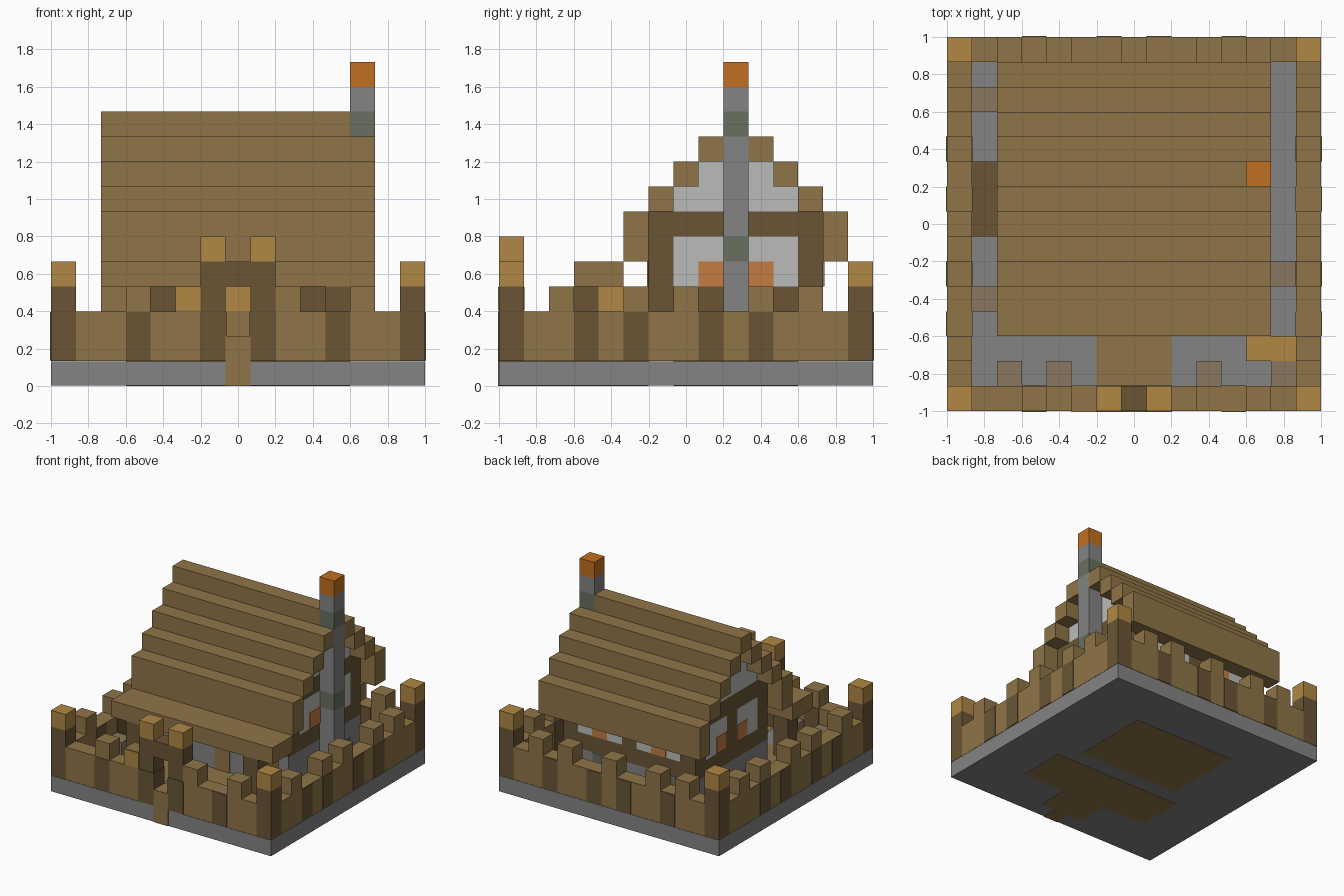
import bpy

cube = bpy.data.objects.get("Cube")
if cube:
    bpy.data.objects.remove(cube, do_unlink=True)

U = 2 / 15          # one block
T = 0.004           # thickness of painted plates


def material(name, r, g, b):
    m = bpy.data.materials.new(name)
    m.use_nodes = True
    m.diffuse_color = (r, g, b, 1)
    m.node_tree.nodes["Principled BSDF"].inputs["Base Color"].default_value = (r, g, b, 1)
    return m


PLANK = material("oak plank", .275, .178, .063)
DARK = material("dark timber", .144, .091, .036)
STONE = material("grey stone", .23, .23, .23)
TAN = material("light tan wood", .434, .242, .058)
ORANGE = material("chimney orange", .527, .162, .014)
GLOW = material("window orange", .55, .2, .056)
WHITE = material("plaster", .5, .5, .48)
MOSS = material("mossy stone", .138, .162, .117)
DUST = material("dusty brown", .25, .184, .114)


def block(name, mat, xs, ys, zs, pad=(0, 0, 0)):
    """Box over inclusive ranges of block cells, grown by pad on each axis."""
    lo, hi = [], []
    for axis, (r, p) in enumerate(zip((xs, ys, zs), pad)):
        a, b = r if isinstance(r, tuple) else (r, r)
        off = 0 if axis == 2 else -1
        lo.append(off + a * U - p)
        hi.append(off + (b + 1) * U + p)
    verts = [(x, y, z) for x in (lo[0], hi[0]) for y in (lo[1], hi[1]) for z in (lo[2], hi[2])]
    faces = [(0, 1, 3, 2), (4, 6, 7, 5), (0, 4, 5, 1), (2, 3, 7, 6), (0, 2, 6, 4), (1, 5, 7, 3)]
    mesh = bpy.data.meshes.new(name)
    mesh.from_pydata(verts, [], faces)
    mesh.materials.append(mat)
    ob = bpy.data.objects.new(name, mesh)
    bpy.context.scene.collection.objects.link(ob)
    return ob


# Stone base with wooden floors showing on top and underneath
block("base", STONE, (0, 14), (0, 14), 0, (0, 0, -T / 2))
block("house_floor", PLANK, (4, 10), (7, 11), 0)
block("porch_floor", PLANK, (3, 11), (3, 5), 0)
block("path", PLANK, (6, 8), (1, 2), 0)
block("gate_step", PLANK, 7, 0, (0, 1), (0, T, 0))

# Outer wall
block("front_wall_a", PLANK, (1, 6), 0, (1, 2))
block("front_wall_b", PLANK, (8, 13), 0, (1, 2))
block("back_wall", PLANK, (1, 13), 14, (1, 2))
block("side_wall_a", PLANK, 0, (1, 13), (1, 2))
block("side_wall_b", PLANK, 14, (1, 13), (1, 2))

# Timber strips on the walls, and corner towers
for edge in (0, 14):
    for i in (3, 6, 8, 11):
        block("wall_strip", DARK, i, edge, (1, 2), (0, T, -T))
    for j in (3, 5, 8, 10):
        block("wall_strip", DARK, edge, j, (1, 2), (T, 0, -T))
    for other in (0, 14):
        block("corner_post", DARK, edge, other, (1, 3))
        block("corner_cap", TAN, edge, other, 4)

# Battlements
for i in (3, 5, 9, 12):
    block("front_merlon", PLANK, i, 0, 3)
block("merlon_face", TAN, 5, 0, 3, (0, T, -T))
for i in (2, 4, 7, 10, 12):
    block("back_merlon", PLANK, i, 14, 3)
for edge in (0, 14):
    for j in (2, 5, 7, 10, 12):
        block("side_merlon", PLANK, edge, j, 3)

# Gate
for i in (6, 8):
    block("gate_post", DARK, i, 0, (3, 4))
    block("gate_post_front", DARK, i, 0, (1, 2), (T, T, 0))
    block("gate_cap", TAN, i, 0, 5)
block("gate_lintel", DARK, 7, 0, 4)

# House body
block("foundation", STONE, (3, 11), (6, 12), (1, 2))
for i in (4, 9):
    block("moss_patch", MOSS, i, (6, 12), 2, (0, T, -T))
for j in (8, 11):
    block("moss_patch", MOSS, (3, 11), j, 1, (T, 0, -T))
block("timber_frame", DARK, (3, 11), (6, 12), (3, 6))
for k in (7, 8, 9):
    block("gable", WHITE, (3, 11), (k, 18 - k), k)

# Plaster panels and windows, on opposite walls at once
for a, b, w in ((7, 8, 8), (10, 11, 10)):
    block("gable_panel", WHITE, (3, 11), (a, b), (4, 5), (T, 0, 0))
    block("gable_window", GLOW, (3, 11), w, 4, (2 * T, 0, 0))
for a in (4, 8):
    block("long_panel", WHITE, (a, a + 2), (6, 12), 4, (0, T, 0))
    block("long_window", GLOW, a + 1, (6, 12), 4, (0, 2 * T, 0))

# Front door and porch
block("door", PLANK, 7, 6, (1, 2), (0, 2 * T, 0))
block("door_top", TAN, 7, 6, 3, (0, 2 * T, 0))
for i in (3, 11):
    block("porch_post", DARK, i, 3, (1, 3))
block("porch_stand", TAN, 11, 4, (1, 3))

# Stepped roof
block("porch_roof", PLANK, (2, 12), (3, 4), 4)
for j in (5, 13):
    block("eave", PLANK, (2, 12), j, (5, 6))
for k in (7, 8, 9):
    for j in (k - 1, 19 - k):
        block("roof_step", PLANK, (2, 12), j, k)
block("ridge", PLANK, (2, 11), 9, 10)

# Chimney
for name, mat, zs in (("base", STONE, (1, 4)), ("moss_low", MOSS, 5), ("shaft", STONE, (6, 9)),
                      ("moss_high", MOSS, 10), ("neck", STONE, 11), ("top", ORANGE, 12)):
    block("chimney_" + name, mat, 12, 9, zs)

# Courtyard furniture
block("log_pile", DARK, 1, (7, 9), 1)
block("bench", TAN, (12, 13), 2, 1)
for i, j in ((2, 1), (4, 1), (10, 1), (13, 1), (13, 5), (1, 4), (1, 12)):
    block("crate", DUST, i, j, 1)
